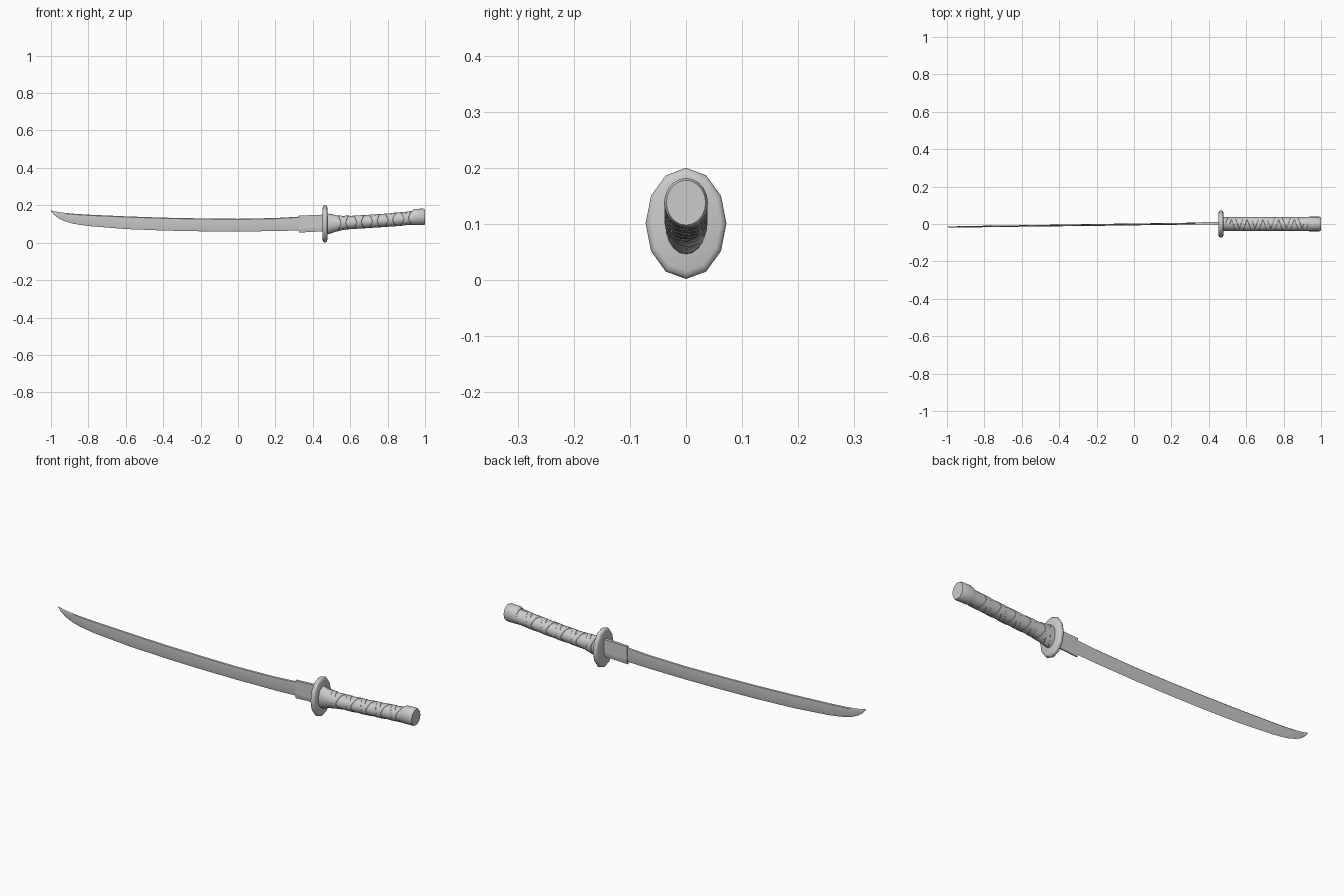
import bpy, bmesh, math

if "Cube" in bpy.data.objects:
    bpy.data.objects.remove(bpy.data.objects["Cube"])


def loft(name, rings, smooth=35):
    """Skin a list of equal-sized point rings and cap both ends."""
    bm = bmesh.new()
    vr = [[bm.verts.new(p) for p in r] for r in rings]
    n = len(vr[0])
    for a, b in zip(vr, vr[1:]):
        for i in range(n):
            j = (i + 1) % n
            bm.faces.new((a[i], a[j], b[j], b[i]))
    bm.faces.new(vr[0])
    bm.faces.new(vr[-1])
    bmesh.ops.recalc_face_normals(bm, faces=bm.faces)
    me = bpy.data.meshes.new(name)
    bm.to_mesh(me)
    bm.free()
    ob = bpy.data.objects.new(name, me)
    bpy.context.collection.objects.link(ob)
    if smooth:
        bpy.ops.object.select_all(action='DESELECT')
        bpy.context.view_layer.objects.active = ob
        ob.select_set(True)
        bpy.ops.object.shade_smooth_by_angle(angle=math.radians(smooth))
    return ob


def oval(x, z0, z1, w, n):
    """Elliptical ring across x, spanning z0..z1 with half width w."""
    c, h = (z0 + z1) / 2, (z1 - z0) / 2
    return [(x, w * math.sin(2 * math.pi * i / n), c + h * math.cos(2 * math.pi * i / n))
            for i in range(n)]


def lean(x):
    """The blade drifts slightly sideways towards its tip."""
    return -0.016 + (x + 1) * 0.0138


def interp(table, x):
    for a, b in zip(table, table[1:]):
        if x <= b[0]:
            t = (x - a[0]) / (b[0] - a[0])
            return [p + (q - p) * t for p, q in zip(a[1:], b[1:])]
    return table[-1][1:]


# Curved blade: x, edge z, spine z, half thickness
blade = [(-1.0, .170, .173, .001), (-.985, .151, .169, .002), (-.96, .131, .164, .003),
         (-.93, .116, .160, .0035), (-.88, .101, .155, .004), (-.8, .089, .150, .004),
         (-.6, .073, .141, .004), (-.4, .065, .134, .0045), (-.2, .061, .130, .005),
         (0, .060, .128, .005), (.2, .062, .132, .005), (.34, .066, .140, .005),
         (.46, .070, .146, .005)]
rings = []
for x, lo, hi, t in blade:
    y, ridge = lean(x), lo + (hi - lo) * .3
    rings.append([(x, y, lo), (x, y + t, ridge), (x, y + t * .8, hi - .004), (x, y, hi),
                  (x, y - t * .8, hi - .004), (x, y - t, ridge)])
loft("blade", rings, 20)

# Collar sleeve at the root of the blade
rings = []
for x, lo, hi, t in ((.325, .054, .145, .006), (.46, .061, .150, .008)):
    y = lean(x)
    rings.append([(x, y - t * .5, lo), (x, y + t * .5, lo), (x, y + t, lo + .02),
                  (x, y + t, hi), (x, y - t, hi), (x, y - t, lo + .02)])
loft("blade_collar", rings, 0)

# Twelve-sided oval guard with rounded rim
rings = []
for x, s in ((.452, .86), (.455, .95), (.461, 1), (.469, 1), (.475, .95), (.478, .86)):
    rings.append(oval(x, .101 - .099 * s, .101 + .099 * s, .072 * s, 12))
loft("guard", rings, 40)

# Grip core, flared at the guard: x, bottom z, top z, half width
grip = [(.465, .044, .158, .037), (.49, .048, .154, .037), (.52, .058, .147, .037),
        (.555, .068, .143, .037), (.6, .073, .143, .037), (.7, .079, .148, .037),
        (.8, .086, .156, .037), (.88, .092, .163, .037), (.95, .098, .171, .037)]
loft("grip", [oval(*g, 20) for g in grip])

# Crossing cord wraps, barely proud of the grip
def wrap(name, direction, phase):
    rings = []
    turns, steps = 5, 150
    for k in range(steps + 1):
        a = direction * 2 * math.pi * turns * k / steps + phase
        xc = .50 + .42 * k / steps
        ring = []
        for dx, out in ((-.014, -.002), (-.011, .0012), (.011, .0012), (.014, -.002)):
            lo, hi, w = interp(grip, xc + dx)
            c, h = (lo + hi) / 2, (hi - lo) / 2
            ring.append((xc + dx, (w + out) * math.sin(a), c + (h + out) * math.cos(a)))
        rings.append(ring)
    loft(name, rings)


wrap("wrap_left", 1, 0)
wrap("wrap_right", -1, math.pi)

# Pommel cap with a narrow band and chamfered end
cap = [(.930, .095, .172, .0375), (.938, .094, .178, .039), (.945, .094, .181, .039),
       (.992, .094, .182, .039), (1.0, .098, .178, .035)]
loft("pommel", [oval(*c, 20) for c in cap], 30)
